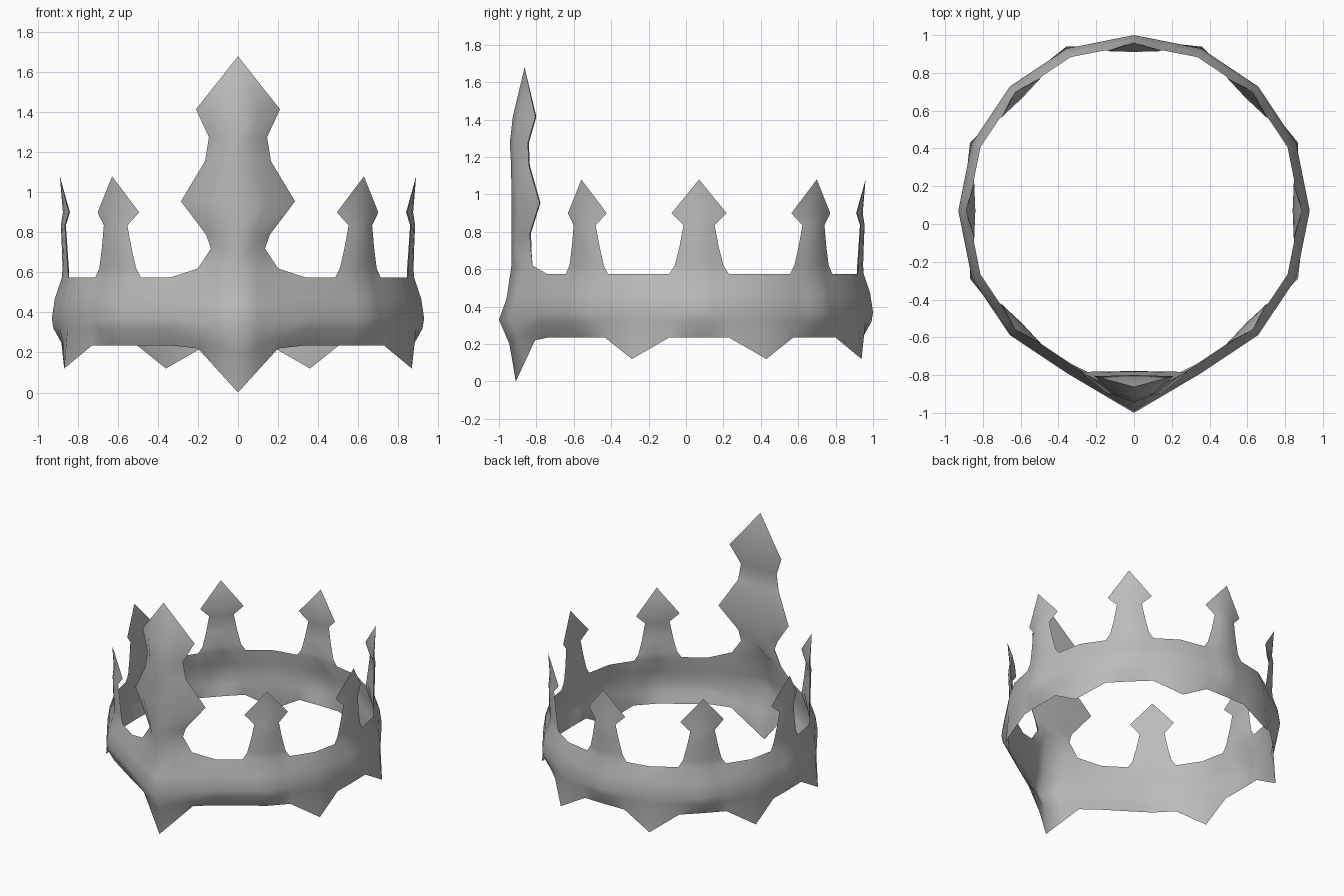
import bpy, bmesh
from math import sin, cos, pi, radians

cube = bpy.data.objects.get("Cube")
if cube:
    bpy.data.objects.remove(cube)

CENTRE_Y = 0.07
HALF = pi / 8          # half of one of the eight sectors
DEPTH = 0.02           # band thickness

# band profile from bottom to top: (height, radius)
BAND = [(0.235, 0.875), (0.32, 0.922), (0.37, 0.93), (0.47, 0.915), (0.575, 0.88)]
TOOTH = [(0.12, 0.94)] + BAND[1:]
FRONT = [(0.0, 0.98), (0.2, 1.014), (0.33, 1.07), (0.44, 1.03), (0.62, 1.003)]

# spike rows: (height, half width, edge radius, middle radius)
SMALL_SPIKE = [(0.62, 0.13, 0.85, 0.877), (0.72, 0.105, 0.857, 0.88),
               (0.835, 0.083, 0.865, 0.885), (0.9, 0.147, 0.845, 0.875),
               (1.08, 0, 0.89, 0.89)]
BIG_SPIKE = [(0.72, 0.135, 0.90, 1.003), (0.79, 0.16, 0.905, 1.003),
             (0.955, 0.285, 0.853, 1.003), (1.155, 0.165, 0.91, 1.005),
             (1.275, 0.145, 0.915, 1.012), (1.415, 0.21, 0.875, 0.996),
             (1.68, 0, 0.933, 0.933)]

bm = bmesh.new()


def mix(p, q, t):
    return tuple(a + (b - a) * t for a, b in zip(p, q))


def vert(angle, point):
    u, r, z = point
    return bm.verts.new((r * cos(angle) - u * sin(angle),
                         r * sin(angle) + u * cos(angle) + CENTRE_Y, z))


def skin(angle, grid):
    rows = [[vert(angle, p) for p in row] for row in grid]
    for low, high in zip(rows, rows[1:]):
        for i in range(len(low) - 1):
            bm.faces.new((low[i], low[i + 1], high[i + 1], high[i]))


def mirrored(half):
    """Full row from its right half, listed from the middle outward."""
    return [(-u, r, z) for u, r, z in reversed(half[1:])] + half


def sector(angle, middle, sides, foot, foot_bottom, foot_top, spike):
    """One eighth of the crown: band, tooth halves and the spike above it."""
    outer, inner = [], []
    last = len(middle) - 1
    for i, (z, r) in enumerate(middle):
        mid = (0, r, z)
        ends = []
        for side in sides:
            sz, sr = side[i]
            end = (sr * sin(HALF), sr * cos(HALF), sz)
            edge = mix(mid, end, foot / end[0])
            if i == 0:
                edge = (edge[0], edge[1], foot_bottom)
            if i == last:
                edge = (edge[0], edge[1], foot_top)
            ends.append([mid, mix(mid, edge, 0.5), edge, end])
        left, right = ends
        row = mirrored(left)[:3] + right
        outer.append(row)
        # the lining meets the outside along the rim
        thin = [0 if i == 0 or (i == last and abs(c - 3) > 1) else DEPTH for c in range(7)]
        inner.append([(u * (1 - d), r2 - d * (cos(HALF) if c in (0, 6) else 1), z2)
                      for c, ((u, r2, z2), d) in enumerate(zip(row, thin))])
        if 0 < i < last:   # shared columns shrink along their own radius
            for c in (0, 6):
                u, r2, z2 = row[c]
                k = 1 - DEPTH * cos(HALF) / r2
                inner[-1][c] = (u * k, r2 * k, z2)
    up_out, up_in = [outer[-1][1:6]], [inner[-1][1:6]]
    for z, w, edge_r, mid_r in spike:
        soft = edge_r + 0.75 * (mid_r - edge_r)
        up_out.append(mirrored([(0, mid_r, z), (w / 2, soft, z), (w, edge_r, z)]))
        up_in.append(mirrored([(0, edge_r - 0.005 * (w > 0), z),
                               (w / 2, edge_r - 0.002 * (w > 0), z), (w, edge_r, z)]))
    for grid in (outer, inner, up_out, up_in):
        skin(angle, grid)


# eight sectors, the front one tall
for k in range(8):
    angle = k * pi / 4 - pi / 2
    if k == 0:
        sector(angle, FRONT, (BAND, BAND), 0.2, 0.22, 0.62, BIG_SPIKE)
    else:
        sides = (BAND if k == 1 else TOOTH, BAND if k == 7 else TOOTH)
        sector(angle, BAND, sides, 0.16, 0.235, 0.575, SMALL_SPIKE)

bmesh.ops.remove_doubles(bm, verts=bm.verts, dist=0.0005)
bmesh.ops.recalc_face_normals(bm, faces=bm.faces)

mesh = bpy.data.meshes.new("crown")
bm.to_mesh(mesh)
bm.free()
crown = bpy.data.objects.new("crown", mesh)
bpy.context.scene.collection.objects.link(crown)

# plain grey metal
grey = bpy.data.materials.new("grey")
grey.use_nodes = True
colour = (0.5, 0.5, 0.5, 1)
grey.diffuse_color = colour
grey.node_tree.nodes["Principled BSDF"].inputs["Base Color"].default_value = colour
mesh.materials.append(grey)

bpy.ops.object.select_all(action='DESELECT')
crown.select_set(True)
bpy.context.view_layer.objects.active = crown
bpy.ops.object.shade_smooth_by_angle(angle=radians(75))
